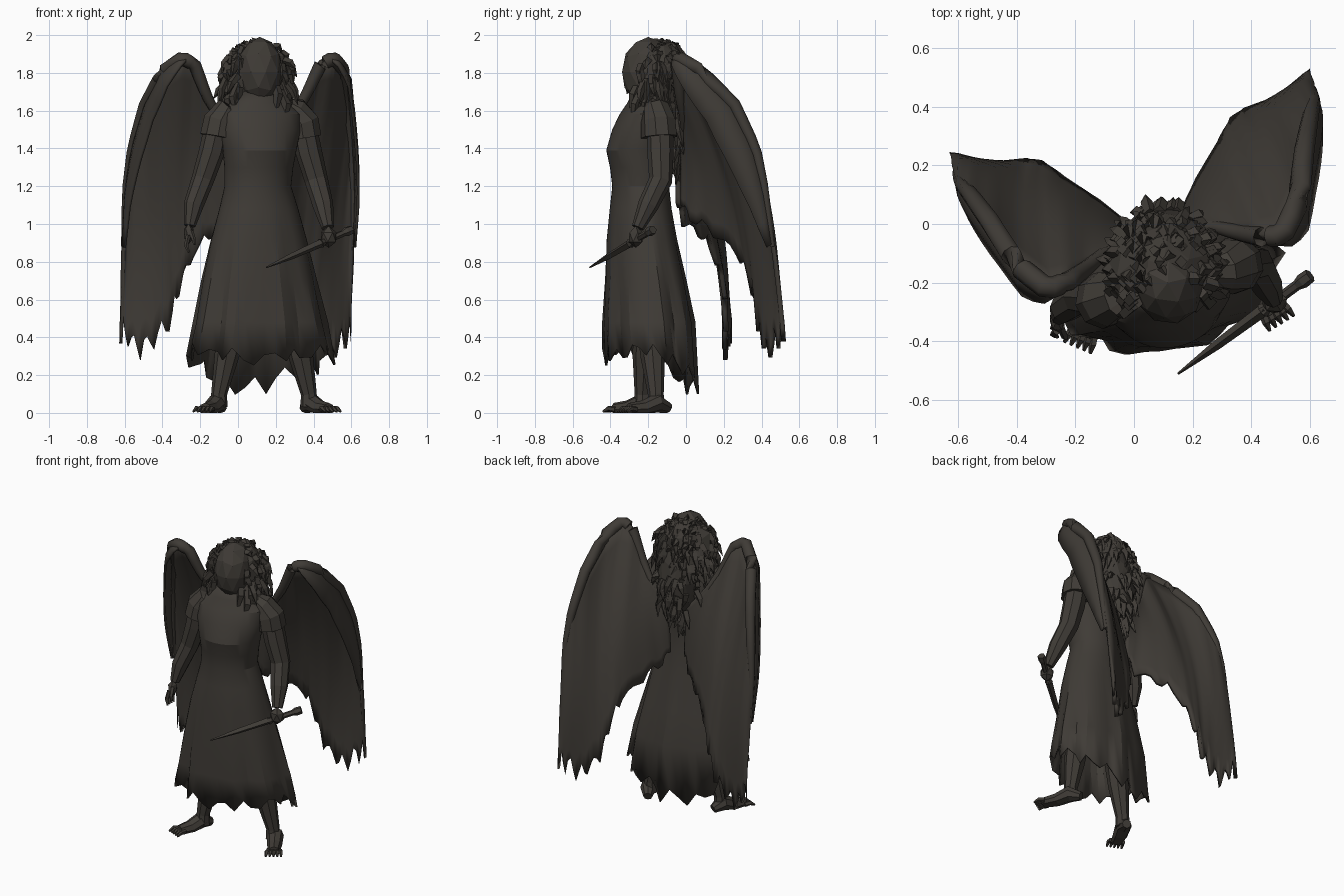
import bpy, bmesh, math, random
from math import sin, cos, pi, tau
from mathutils import Vector, Matrix

random.seed(4)
cube = bpy.data.objects.get("Cube")
if cube:
    bpy.data.objects.remove(cube)

STONE = (0.05, 0.044, 0.037, 1)
stone = bpy.data.materials.new("dark_stone")
stone.use_nodes = True
stone.diffuse_color = STONE
shader = stone.node_tree.nodes["Principled BSDF"]
shader.inputs["Base Color"].default_value = STONE
shader.inputs["Roughness"].default_value = 0.9

# The figure is turned slightly about an upright axis
AXIS = Vector((0.11, -0.15, 0))
TURN = Matrix.Rotation(math.radians(13), 3, "Z")


def finish(name, bm, smooth=None, thickness=0):
    """Turn a bmesh into a stone object."""
    for v in bm.verts:
        v.co.z = max(v.co.z, 0)
    bmesh.ops.recalc_face_normals(bm, faces=bm.faces)
    mesh = bpy.data.meshes.new(name)
    bm.to_mesh(mesh)
    bm.free()
    mesh.materials.append(stone)
    ob = bpy.data.objects.new(name, mesh)
    bpy.context.collection.objects.link(ob)
    if smooth:
        bpy.ops.object.select_all(action="DESELECT")
        ob.select_set(True)
        bpy.context.view_layer.objects.active = ob
        bpy.ops.object.shade_smooth_by_angle(angle=math.radians(smooth))
    if thickness:
        mod = ob.modifiers.new("thickness", "SOLIDIFY")
        mod.thickness = thickness
        mod.offset = 0


def add_sheet(bm, rows, closed=True, caps=True):
    """Skin rows of points with quads."""
    vs = [[bm.verts.new(p) for p in row] for row in rows]
    n = len(rows[0])
    for a, b in zip(vs, vs[1:]):
        for i in range(n if closed else n - 1):
            k = (i + 1) % n
            bm.faces.new((a[i], a[k], b[k], b[i]))
    if closed and caps:
        bm.faces.new(vs[0])
        bm.faces.new(vs[-1])


def add_tube(bm, pts, radii, sides=7):
    """Tapered tube along a path."""
    pts = [Vector(p) for p in pts]
    rows = []
    for i, (p, r) in enumerate(zip(pts, radii)):
        d = (pts[min(i + 1, len(pts) - 1)] - pts[max(i - 1, 0)]).normalized()
        ref = Vector((1, 0, 0)) if abs(d.z) > 0.6 else Vector((0, 0, 1))
        a = d.cross(ref).normalized()
        b = d.cross(a)
        rows.append([p + r * (a * cos(tau * k / sides) + b * sin(tau * k / sides))
                     for k in range(sides)])
    add_sheet(bm, rows)


def tube(name, pts, radii, sides=7, smooth=None):
    bm = bmesh.new()
    add_tube(bm, pts, radii, sides)
    finish(name, bm, smooth)


def on_oval(center, size, d):
    """Point of a turned ellipsoid in direction d."""
    return Vector(center) + TURN @ Vector([c * s for c, s in zip(d, size)])


def blob(name, center, size, rough=0.0, detail=2):
    """Faceted ellipsoid."""
    bm = bmesh.new()
    bmesh.ops.create_icosphere(bm, subdivisions=detail, radius=1)
    for v in bm.verts:
        v.co = on_oval(center, size, v.co * random.uniform(1 - rough, 1 + rough))
    finish(name, bm)


def sample(pts, t):
    f = t * (len(pts) - 1)
    i = min(int(f), len(pts) - 2)
    return Vector(pts[i]).lerp(Vector(pts[i + 1]), f - i)


def oval(z, cx, cy, rx, ry, sides, fold=0.0):
    """Turned oval ring, optionally rippled into cloth folds."""
    ring = []
    for k in range(sides):
        a = tau * k / sides
        r = 1 + fold * (cos(9 * a) + 0.6 * sin(14 * a + 1))
        ring.append(on_oval((cx, cy, z), (r * rx, r * ry, 0), (cos(a), sin(a), 0)))
    return ring


# Gown in one piece: z, centre x, centre y, half width, half depth, fold depth
GOWN = [(1.72, .11, -.2, .08, .07, 0), (1.64, .11, -.21, .15, .09, 0), (1.58, .115, -.22, .22, .118, 0),
        (1.5, .115, -.235, .215, .145, 0), (1.39, .115, -.25, .19, .165, 0), (1.3, .11, -.245, .178, .15, 0),
        (1.2, .105, -.24, .172, .143, 0), (1.08, .11, -.24, .205, .155, 0), (.92, .11, -.235, .25, .175, .01),
        (.7, .11, -.215, .3, .2, .025), (.48, .115, -.2, .345, .225, .04), (.2, .115, -.19, .378, .23, .05)]
N = 42
rows = [oval(*row[:5], N, row[5]) for row in GOWN]
for k, p in enumerate(rows[-1]):
    # torn hem, lower at the back
    a = tau * k / N
    p.z = 0.21 - 0.07 * sin(a) + 0.09 * cos(a) ** 2 + (-.03, .05, .01)[k % 3] + random.uniform(-.03, .03)
bm = bmesh.new()
add_sheet(bm, rows, caps=False)
finish("gown", bm, 20, 0.012)

# Head and hair
blob("head", (.115, -.2, 1.805), (.125, .142, .185))
blob("hair_crown", (.1, -.14, 1.79), (.18, .15, .19), 0.06)
blob("hair_back", (.09, -.05, 1.6), (.13, .1, .26), 0.06)
bm = bmesh.new()
LOCKS = [((.1, -.15, 1.79), (.18, .16, .19), 280), ((.09, -.05, 1.6), (.13, .1, .26), 110)]
for center, size, count in LOCKS:
    for _ in range(count):
        d = Vector([random.gauss(0, 1) for _ in range(3)]).normalized()
        if d.y < -0.35 and abs(d.x) < 0.62 and d.z < 0.8:
            continue
        base = on_oval(center, size, d * 0.95)
        out = TURN @ d * random.uniform(.005, .035)
        drop = Vector((random.uniform(-.04, .04), random.uniform(-.02, .03), -random.uniform(.05, .14)))
        add_tube(bm, [base, base + out + drop * 0.4, base + out * 1.2 + drop], [.022, .02, .002], 4)
# Locks falling beside the face to the chest
for side in (-1, 1):
    for k in range(9):
        x = .11 + side * random.uniform(.1, .16)
        y, z = random.uniform(-.28, -.2), random.uniform(1.68, 1.78)
        add_tube(bm, [(.11 + (x - .11) * 0.8, y + .03, z), (x, y, z - .07), (x - side * .02, y - .02, z - .2)],
                 [.02, .026, .002], 4)
finish("hair_locks", bm)

# Cap sleeves, arms and hands
tube("left_sleeve", [(.23, -.18, 1.63), (.3, -.155, 1.6), (.335, -.145, 1.54), (.345, -.14, 1.46)],
     [.045, .075, .095, .098], 9)
tube("right_sleeve", [(.01, -.23, 1.63), (-.05, -.245, 1.6), (-.09, -.255, 1.54), (-.105, -.26, 1.46)],
     [.045, .075, .095, .098], 9)
tube("left_arm", [(.34, -.14, 1.55), (.375, -.135, 1.38), (.415, -.135, 1.23), (.45, -.2, 1.1), (.475, -.255, .98)],
     [.07, .07, .062, .055, .033], 8)
tube("right_arm", [(-.1, -.25, 1.55), (-.14, -.25, 1.38), (-.185, -.25, 1.24), (-.235, -.285, 1.1), (-.255, -.315, .99)],
     [.07, .068, .06, .053, .03], 8)
blob("left_hand", (.48, -.265, .93), (.048, .045, .058), 0.06, 1)
blob("right_hand", (-.262, -.33, .95), (.028, .042, .055), 0.06, 1)
bm = bmesh.new()
for k in range(4):
    y = -.365 + .022 * k
    add_tube(bm, [(-.262, y, .94), (-.275, y - .01, .885), (-.26, y - .02, .85)], [.014, .012, .006], 5)
add_tube(bm, [(-.25, -.35, .96), (-.235, -.385, .92), (-.23, -.39, .89)], [.015, .012, .006], 5)
finish("right_fingers", bm)

# Dagger held across the left side
TIP, POMMEL = Vector((.15, -.51, .77)), Vector((.6, -.175, .97))
tube("dagger_blade", [TIP, TIP.lerp(POMMEL, .3), TIP.lerp(POMMEL, .66)], [.004, .017, .022], 4)
tube("dagger_grip", [TIP.lerp(POMMEL, t) for t in (.64, .68, .9, .94, 1)], [.026, .017, .018, .026, .024], 6)

# Legs, bare feet and toes
FEET = [("left", (.27, -.2, .6), (.375, -.16, .1), (.35, -.09), (.48, -.3)),
        ("right", (0, -.2, .6), (-.1, -.23, .1), (-.085, -.17), (-.175, -.38))]
for side, knee, ankle, heel, toe in FEET:
    knee, ankle = Vector(knee), Vector(ankle)
    heel, toe = Vector((*heel, .025)), Vector((*toe, .018))
    tube(side + "_leg", [knee, knee.lerp(ankle, .6), ankle, ankle - Vector((0, 0, .07))], [.075, .065, .042, .045], 8)
    tube(side + "_foot", [heel, heel.lerp(toe, .3) + Vector((0, 0, .03)), heel.lerp(toe, .65), toe],
         [.028, .052, .046, .035], 8)
    ahead = (toe - heel).normalized()
    across = Vector((-ahead.y, ahead.x, 0))
    bm = bmesh.new()
    for k in range(-2, 3):
        root = toe + across * k * .018 - ahead * .02
        add_tube(bm, [root, root + ahead * .035 + across * k * .004 + Vector((0, 0, .006)),
                      root + ahead * .065 + across * k * .006 - Vector((0, 0, .01))], [.016, .014, .006], 5)
    finish(side + "_toes", bm)

# Wing edges in the turned frame: outward, backward, up
TOP = [(.06, .12, 1.42), (.19, .1, 1.57), (.27, .06, 1.7), (.34, .03, 1.86), (.41, .02, 1.9),
       (.49, .12, 1.83), (.55, .29, 1.65), (.595, .395, 1.42), (.62, .44, 1.2), (.625, .48, .9)]
BOTTOM = [(.05, .12, 1.12), (.09, .16, 1.02), (.175, .268, .95), (.272, .37, .85), (.33, .44, .65),
          (.38, .46, .47), (.46, .47, .38), (.53, .49, .33), (.59, .52, .4), (.625, .54, .45)]
COLS, ROWS = 36, 10
for side, sign in (("left", 1), ("right", -1)):
    def place(p):
        return AXIS + TURN @ Vector((sign * p.x, p.y, p.z))

    # Smooth shell with torn feather tips
    columns = []
    for i in range(COLS + 1):
        s = i / COLS
        top, low = sample(TOP, s), sample(BOTTOM, s)
        torn = (-.05, 0, .06, .03)[i % 4] * (0.3 + s) + random.uniform(-.02, .02)
        column = []
        for j in range(ROWS + 1):
            t = j / ROWS
            p = top.lerp(low, t)
            p.y += 0.07 * sin(pi * t) * sin(pi * s)
            p.z += torn * t ** 5
            column.append(place(p))
        columns.append(column)
    bm = bmesh.new()
    add_sheet(bm, columns, closed=False)
    finish(side + "_wing", bm, 60, 0.025)

    # Rounded leading edge
    path = [sample(TOP, k / 24) - Vector((0, 0, .02)) for k in range(25)]
    tube(side + "_wing_ridge", [place(p) for p in path],
         [.012 + .026 * sin(pi * k / 24) for k in range(25)], 8, 60)

    # Outer rim curling forward from the leading edge
    rim = []
    for k in range(13):
        p = sample(TOP, 0.42 + 0.58 * k / 12)
        w = 0.25 + 0.9 * sin(pi * k / 12)
        rim.append([place(p + Vector((.015 * sin(pi * t), -.13 * t, -.1 * t)) * w) for t in (0, .5, 1)])
    bm = bmesh.new()
    add_sheet(bm, rim, closed=False)
    finish(side + "_wing_rim", bm, 60, 0.015)
